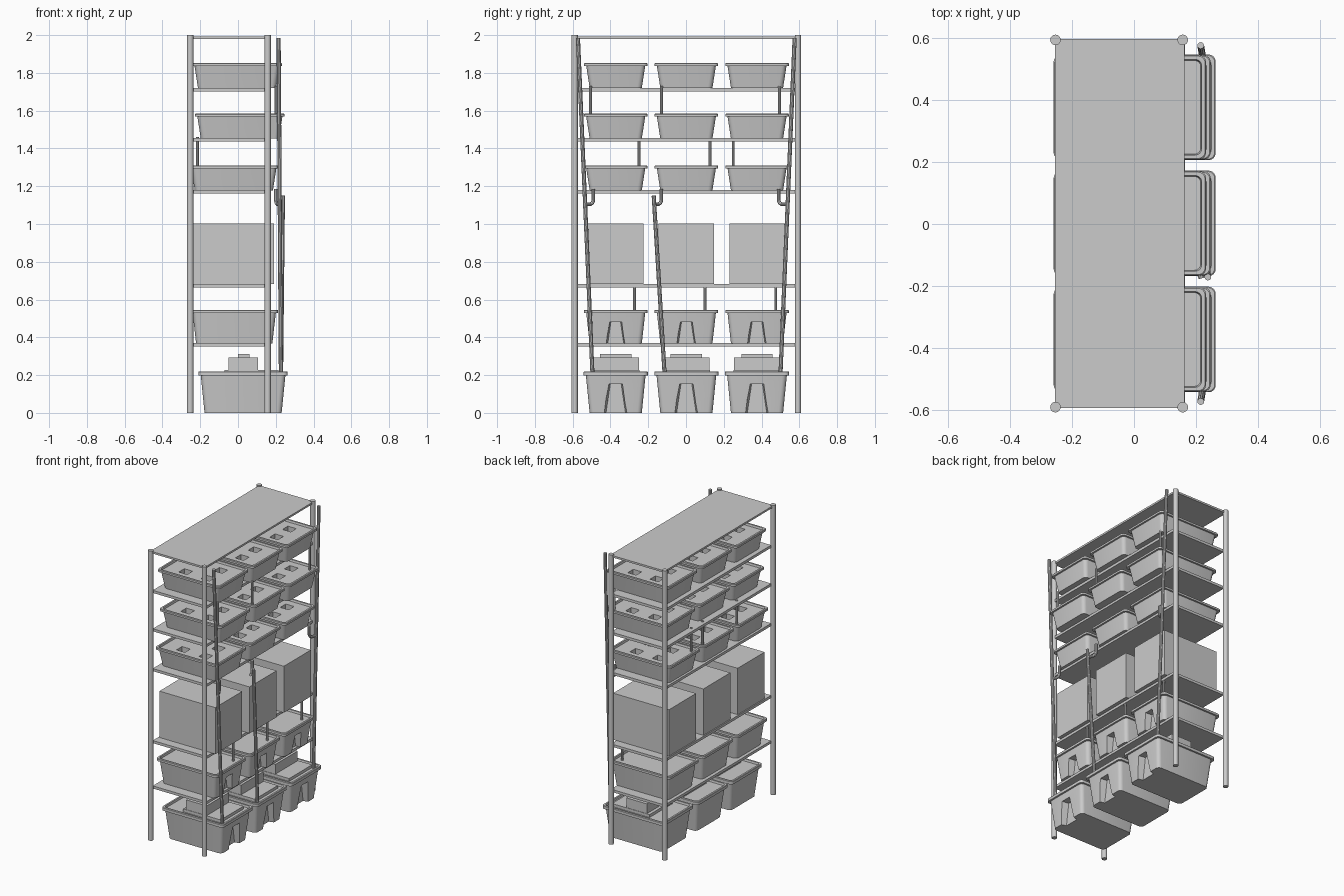
import bpy, bmesh
from math import sin, cos, pi
from mathutils import Vector

if "Cube" in bpy.data.objects:
    bpy.data.objects.remove(bpy.data.objects["Cube"])

COLS = (-0.372, 0.002, 0.376)   # y centre of each of the three columns


def make(name, bm):
    bmesh.ops.recalc_face_normals(bm, faces=bm.faces)
    me = bpy.data.meshes.new(name)
    bm.to_mesh(me)
    bm.free()
    ob = bpy.data.objects.new(name, me)
    bpy.context.collection.objects.link(ob)
    return ob


def smooth(ob):
    bpy.ops.object.select_all(action='DESELECT')
    ob.select_set(True)
    bpy.context.view_layer.objects.active = ob
    bpy.ops.object.shade_smooth_by_angle(angle=0.6)


def add_box(bm, x0, x1, y0, y1, z0, z1):
    vs = bmesh.ops.create_cube(bm, size=1)['verts']
    for v in vs:
        v.co = Vector((x1 if v.co.x > 0 else x0, y1 if v.co.y > 0 else y0, z1 if v.co.z > 0 else z0))
    return vs


def box(name, *b):
    bm = bmesh.new()
    add_box(bm, *b)
    return make(name, bm)


def tube(name, pts, r):
    cu = bpy.data.curves.new(name, 'CURVE')
    cu.dimensions = '3D'
    cu.bevel_depth = r
    cu.bevel_resolution = 3
    cu.use_fill_caps = True
    sp = cu.splines.new('POLY')
    sp.points.add(len(pts) - 1)
    for p, c in zip(sp.points, pts):
        p.co = (*c, 1)
    ob = bpy.data.objects.new(name, cu)
    bpy.context.collection.objects.link(ob)
    bpy.ops.object.select_all(action='DESELECT')
    ob.select_set(True)
    bpy.context.view_layer.objects.active = ob
    bpy.ops.object.convert(target='MESH')
    smooth(bpy.context.object)


def tub(name, hx, hy, h, taper, rim):
    """Tapered rounded tub with an overhanging rim and a recessed lid."""
    bm = bmesh.new()
    rings = [(taper + 0.01, 0, 0.025), (0.012, h - rim, 0.025), (0, h - rim, 0.022), (0, h - 0.003, 0.022),
             (0.003, h, 0.022), (0.014, h, 0.02), (0.017, h - 0.014, 0.02)]
    loops = []
    for inset, z, r in rings:
        lp = []
        for q, (sx, sy) in enumerate(((1, 1), (-1, 1), (-1, -1), (1, -1))):
            for k in range(5):
                a = (q + k / 4) * pi / 2
                lp.append(bm.verts.new((sx * (hx - inset - r) + r * cos(a),
                                        sy * (hy - inset - r) + r * sin(a), z)))
        loops.append(lp)
    for a, b in zip(loops, loops[1:]):
        for i in range(20):
            j = (i + 1) % 20
            bm.faces.new((a[i], a[j], b[j], b[i]))
    bm.faces.new(loops[0][::-1])
    bm.faces.new(loops[-1])
    return make(name, bm)


def cut(ob, bm):
    cutter = make("cutter", bm)
    cutter.hide_render = True
    m = ob.modifiers.new("cut", 'BOOLEAN')
    m.operation = 'DIFFERENCE'
    m.solver = 'EXACT'
    m.object = cutter
    bpy.context.view_layer.objects.active = ob
    bpy.ops.object.modifier_apply(modifier=m.name)
    bpy.data.objects.remove(cutter)


def foot_recess(ob, hx, top, w0, w1):
    # wedge-shaped recess in the +x wall, narrowing upward and inward
    bm = bmesh.new()
    for v in add_box(bm, hx - 0.065, hx + 0.02, -1, 1, -0.02, top):
        w = w1 if v.co.z > 0 else w0
        v.co.y *= w * (1.15 if v.co.x > hx else 0.8)
    cut(ob, bm)


def place(ob, spots):
    smooth(ob)
    for i, s in enumerate(spots):
        c = ob if i == 0 else ob.copy()
        if i:
            bpy.context.collection.objects.link(c)
        c.location = s


# rack posts
for x in (-0.253, 0.157):
    for y in (-0.59, 0.593):
        bm = bmesh.new()
        bmesh.ops.create_cone(bm, cap_ends=True, segments=20, radius1=0.017, radius2=0.017, depth=2)
        bmesh.ops.translate(bm, verts=bm.verts, vec=(x, y, 1))
        smooth(make("rack_post", bm))

# top panel and shelves
box("top_panel", -0.255, 0.162, -0.592, 0.596, 1.98, 1.993)
for z in (1.71, 1.445, 1.17, 0.673, 0.36):
    box("shelf", -0.245, 0.165, -0.58, 0.583, z - 0.008, z + 0.01)

# growing trays with four square plant holes in the lid
tray = tub("growing_tray", 0.237, 0.168, 0.132, 0.02, 0.016)
bm = bmesh.new()
for x in (-0.085, 0.085):
    for y in (-0.07, 0.07):
        add_box(bm, x - 0.032, x + 0.032, y - 0.03, y + 0.03, 0.05, 0.2)
cut(tray, bm)
place(tray, [(x, y, z) for x, z in ((-0.005, 1.72), (0.01, 1.452), (-0.022, 1.178)) for y in COLS])

# storage boxes
for y in COLS:
    box("storage_box", -0.237, 0.19, y - 0.147, y + 0.147, 0.682, 1.003)

# middle bins
bin_mid = tub("middle_bin", 0.232, 0.168, 0.178, 0.02, 0.018)
foot_recess(bin_mid, 0.232, 0.112, 0.056, 0.032)
place(bin_mid, [(-0.02, y, 0.368) for y in COLS])

# floor reservoirs
bin_low = tub("floor_reservoir", 0.236, 0.17, 0.22, 0.022, 0.022)
foot_recess(bin_low, 0.236, 0.152, 0.068, 0.036)
place(bin_low, [(0.027, y, 0) for y in COLS])

# pump units on the reservoirs
for y in COLS:
    box("pump_base", -0.072, 0.215, y - 0.125, y + 0.125, 0.2, 0.226)
    box("pump_body", -0.05, 0.107, y - 0.122, y + 0.122, 0.22, 0.293)
    box("pump_cap", 0, 0.06, y - 0.083, y + 0.083, 0.29, 0.312)

# drain pipes between levels
for x, ys, z0, z1 in ((0.2, (-0.505, -0.13, 0.495), 1.57, 1.73),
                      (-0.215, (-0.248, 0.127, 0.25), 1.29, 1.46),
                      (0.155, (-0.272, 0.1, 0.475), 0.53, 0.68)):
    for y in ys:
        tube("drain_pipe", [(x, y, z0), (x, y, z1)], 0.008)

# elbow outlets under the lowest trays
for y, s in ((-0.49, -1), (-0.13, -1), (0.49, 1)):
    tube("outlet_elbow", [(0.2, y, 1.185), (0.2, y, 1.125), (0.203, y + s * 0.005, 1.112),
                          (0.208, y + s * 0.016, 1.105), (0.218, y + s * 0.045, 1.105)], 0.01)

# long supply hoses
for a, b in (((0.215, -0.572, 1.985), (0.227, -0.495, 0.2)),
             ((0.215, 0.575, 1.985), (0.227, 0.5, 0.2)),
             ((0.238, -0.171, 1.15), (0.228, -0.113, 0.2))):
    a, b = Vector(a), Vector(b)
    tube("supply_hose", [a.lerp(b, t / 4) for t in range(5)], 0.011)
